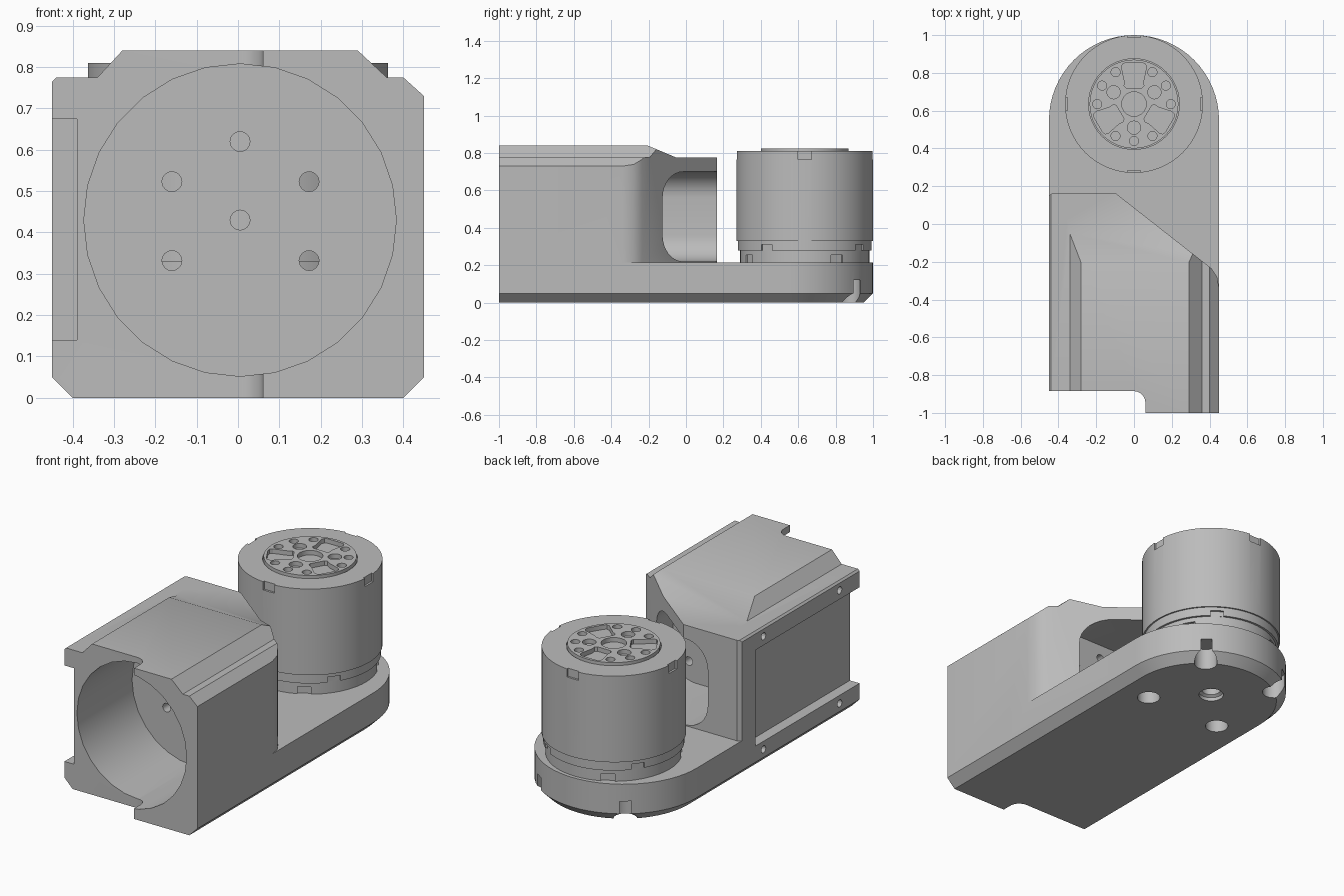
import bpy, bmesh
from math import sin, cos, pi, radians
from mathutils import Vector, Matrix

old = bpy.data.objects.get("Cube")
if old:
    bpy.data.objects.remove(old, do_unlink=True)

GREY = (0.5, 0.5, 0.5, 1)
grey = bpy.data.materials.new("plain grey")
grey.use_nodes = True
grey.diffuse_color = GREY
grey.node_tree.nodes["Principled BSDF"].inputs["Base Color"].default_value = GREY


def loft(name, rings):
    """Closed solid through rings of 3D points."""
    bm = bmesh.new()
    loops = [[bm.verts.new(p) for p in ring] for ring in rings]
    n = len(loops[0])
    for a, b in zip(loops, loops[1:]):
        for i in range(n):
            j = (i + 1) % n
            bm.faces.new((a[i], a[j], b[j], b[i]))
    bm.faces.new(loops[0][::-1])
    bm.faces.new(loops[-1])
    bmesh.ops.recalc_face_normals(bm, faces=bm.faces)
    mesh = bpy.data.meshes.new(name)
    bm.to_mesh(mesh)
    bm.free()
    mesh.materials.append(grey)
    obj = bpy.data.objects.new(name, mesh)
    bpy.context.collection.objects.link(obj)
    return obj


def prism(pts, axis, lo, hi, name="cutter"):
    """Extrude a 2D outline along one axis."""
    place = {"X": lambda u, v, w: (w, u, v),
             "Y": lambda u, v, w: (u, w, v),
             "Z": lambda u, v, w: (u, v, w)}[axis]
    return loft(name, [[place(u, v, w) for u, v in pts] for w in (lo, hi)])


def circle(u, v, r, n=24):
    return [(u + r * cos(2 * pi * i / n), v + r * sin(2 * pi * i / n)) for i in range(n)]


def rect(u0, v0, u1, v1):
    return [(u0, v0), (u1, v0), (u1, v1), (u0, v1)]


def round_rect(u0, v0, u1, v1, r, n=8):
    corners = [(u1 - r, v1 - r), (u0 + r, v1 - r), (u0 + r, v0 + r), (u1 - r, v0 + r)]
    return [(cu + r * cos(pi / 2 * (k + i / n)), cv + r * sin(pi / 2 * (k + i / n)))
            for k, (cu, cv) in enumerate(corners) for i in range(n + 1)]


def lathe(name, profile, cx, cy, n=64):
    return loft(name, [[(x, y, z) for x, y in circle(cx, cy, r, n)] for r, z in profile])


def combine(obj, tool, op="DIFFERENCE"):
    mod = obj.modifiers.new("cut", "BOOLEAN")
    mod.operation, mod.solver, mod.object = op, "EXACT", tool
    bpy.context.view_layer.objects.active = obj
    bpy.ops.object.modifier_apply(modifier=mod.name)
    bpy.data.objects.remove(tool, do_unlink=True)


def smooth(obj):
    bpy.ops.object.select_all(action="DESELECT")
    obj.select_set(True)
    bpy.context.view_layer.objects.active = obj
    bpy.ops.object.shade_smooth_by_angle(angle=radians(28))


AX = 0.635   # motor axis position along y
FLOOR = 0.215

# Housing block: front section trimmed by the plan outline
section = [(-.40, 0), (.40, 0), (.45, .05), (.45, .73), (.40, .775), (.36, .775),
           (.29, .84), (-.28, .84), (-.34, .775), (-.44, .775), (-.45, .765), (-.45, .05)]
plan = [(-.45, -1.1), (.5, -1.1), (.45, -.34), (.44, -.28), (.41, -.235),
        (-.1, .165), (-.43, .165), (-.45, .15)]
plan[0], plan[1] = (-.5, -1.1), (.5, -1.1)
plan.insert(2, (.5, -.34))
plan.append((-.5, .15))
body = prism(section, "Y", -1, .3, "housing_arm")
combine(body, prism(plan, "Z", -.1, 1), "INTERSECT")
# Sloped rear of the raised top
combine(body, prism([(-.205, .84), (-.05, .775), (.3, .775), (.3, 1), (-.205, 1)], "X", -.6, .6))


# Arm plate with rounded end and chamfered underside
def arm_outline(r, z, n=32):
    arc = [(r * cos(pi * i / n), .55 + r * sin(pi * i / n), z) for i in range(n + 1)]
    return [(r, -.5, z)] + arc + [(-r, -.5, z)]


combine(body, loft("arm", [arm_outline(.40, 0), arm_outline(.45, .05),
                           arm_outline(.45, FLOOR)]), "UNION")

# Front step with a rounded inner corner
arc = [(.06 * sin(pi / 2 * i / 8), -.945 + .06 * cos(pi / 2 * i / 8)) for i in range(9)]
combine(body, prism([(-.6, -1.1), (-.6, -.885)] + arc + [(.06, -1.1)], "Z", -.1, 1))

# Motor bore, rear chamber and side pocket
combine(body, prism(circle(.005, .43, .378, 28), "Y", -1.1, -.40))
combine(body, prism(round_rect(-.25, FLOOR + .005, .27, .70, .14), "Y", -.27, .4))
combine(body, prism(rect(-.95, .14, .03, .675), "X", -.6, -.39))

# Mounting holes between bore and chamber
mounts = [(.005, .43), (.005, .62)] + [(x, z) for x in (-.16, .172) for z in (.332, .523)]
for x, z in mounts:
    combine(body, prism(circle(x, z, .024, 16), "Y", -.45, -.2))

# Screw holes in the side rails
for y in (-.71, -.04):
    for z in (.095, .725):
        combine(body, prism(circle(y, z, .02, 12), "X", -.6, -.40))

# Screw holes under the motor
for x, y in [(-.235, -.235), (.235, -.235), (.235, .235), (-.235, .235)]:
    combine(body, prism(circle(x, AX + y, .06), "Z", -.1, .12))
combine(body, lathe("cutter", [(.065, -.1), (.065, .02), (.05, .03), (.05, .12)], 0, AX, 24))
smooth(body)

# Motor can with stepped foot
motor = lathe("motor_can", [(.345, FLOOR), (.345, .28), (.357, .28), (.357, .33),
                            (.365, .33), (.365, .81)], 0, AX)


def notch(angle, r, half, z0, z1):
    tool = prism(rect(r, -half, r + .1, half), "Z", z0, z1)
    tool.data.transform(Matrix.Translation((0, AX, 0)) @ Matrix.Rotation(radians(angle), 4, "Z"))
    combine(motor, tool)


for a in range(0, 360, 90):
    notch(a, .353, .035, .765, .9)
    notch(a + 30, .333, .035, .2, .255)
    notch(a + 55, .345, .035, .28, .31)
combine(motor, prism(circle(0, AX, .24, 48), "Z", .80, .9))
smooth(motor)

# Output flange with bolt pattern
flange = lathe("output_flange", [(.235, .78), (.235, .825)], 0, AX, 48)
holes = [(0, 0, .065)] + [(a, .125, .035) for a in (30, 150, 270)]
holes += [(a, .195, .024) for a in range(0, 360, 30) if a not in (90, 210, 330)]
for a, d, r in holes:
    c = Vector((d * cos(radians(a)), AX + d * sin(radians(a))))
    combine(flange, prism(circle(c.x, c.y, r, 20), "Z", .80, .9))

# Three tapered pockets in the flange
half = [(.085, .04), (.095, .052), (.12, .05), (.195, .066), (.212, .06), (.218, .045)]
pocket = half + [(u, -v) for u, v in reversed(half)]
for a in (90, 210, 330):
    tool = prism(pocket, "Z", .80, .9)
    tool.data.transform(Matrix.Translation((0, AX, 0)) @ Matrix.Rotation(radians(a), 4, "Z"))
    combine(flange, tool)
smooth(flange)
